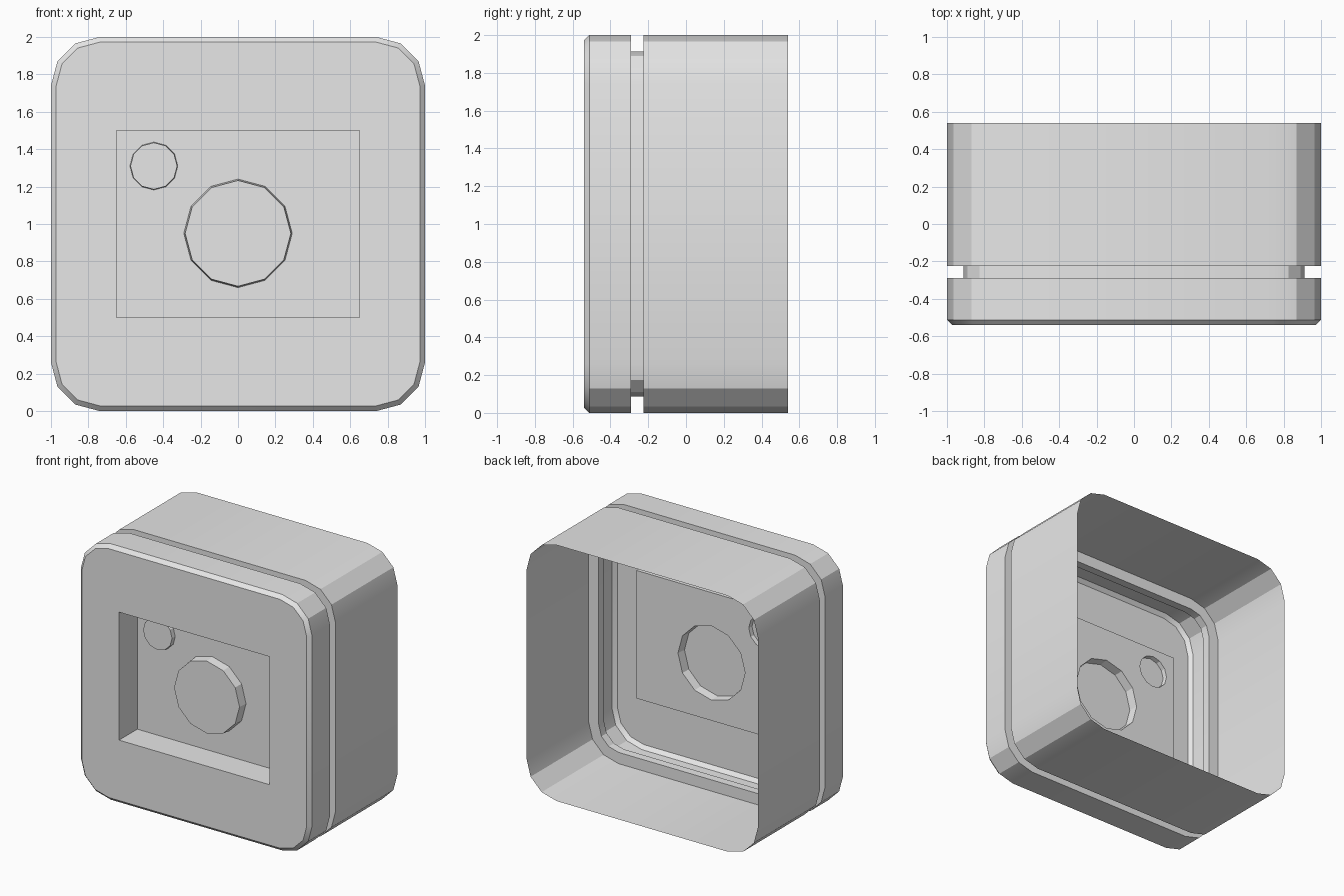
import bpy, bmesh, math
from mathutils import Vector

if "Cube" in bpy.data.objects:
    bpy.data.objects.remove(bpy.data.objects["Cube"])

grey = bpy.data.materials.new("light_grey")
grey.diffuse_color = (0.8, 0.8, 0.8, 1)
grey.use_nodes = True
grey.node_tree.nodes["Principled BSDF"].inputs["Base Color"].default_value = grey.diffuse_color

FRONT, FLOOR, BACK = -0.54, -0.315, 0.54


def rounded(bm, inset, y):
    """Rounded square ring, counter-clockwise from the front, 4 points per corner."""
    r, c = 0.26 - inset, 0.74
    ring = []
    for k, (sx, sz) in enumerate([(-1, -1), (1, -1), (1, 1), (-1, 1)]):
        for s in range(4):
            a = math.radians(180 + 90 * k + 30 * s)
            ring.append(bm.verts.new((sx * c + r * math.cos(a), y,
                                      1 + sz * c + r * math.sin(a))))
    return ring


def rectangle(bm, y):
    return [bm.verts.new((sx * 0.65, y, 1 + sz * 0.5))
            for sx, sz in [(-1, -1), (1, -1), (1, 1), (-1, 1)]]


def circle(bm, x, z, r, y):
    return [bm.verts.new((x + r * math.cos(math.tau * i / 12), y,
                          z + r * math.sin(math.tau * i / 12))) for i in range(12)]


def loft(bm, rings):
    for a, b in zip(rings, rings[1:]):
        n = len(a)
        for i in range(n):
            j = (i + 1) % n
            bm.faces.new((a[i], a[j], b[j], b[i]))


def finish(bm, name):
    me = bpy.data.meshes.new(name)
    bm.to_mesh(me)
    bm.free()
    ob = bpy.data.objects.new(name, me)
    bpy.context.collection.objects.link(ob)
    me.materials.append(grey)
    bpy.ops.object.select_all(action='DESELECT')
    ob.select_set(True)
    bpy.context.view_layer.objects.active = ob
    bpy.ops.object.shade_smooth_by_angle(angle=math.radians(25))


# Open-backed case with a groove and a chamfered front
bm = bmesh.new()
profile = [(0, BACK), (0, -0.225), (0.088, -0.225), (0.088, -0.29),
           (0, -0.29), (0, FRONT + 0.028), (0.028, FRONT)]
rings = [rounded(bm, d, y) for d, y in profile]
loft(bm, rings)
# Front plate around the rectangular opening
outer, hole = rings[-1], rectangle(bm, FRONT)
for k in range(4):
    n = (k + 1) % 4
    bm.faces.new(outer[4 * k:4 * k + 4] + [hole[k]])
    bm.faces.new((outer[4 * k + 3], outer[4 * n], hole[n], hole[k]))
finish(bm, "case")

# Recess walls and floor, with openings behind the hollow dials
dials = [("large_dial", 0, 0.95, 0.29, 0.07), ("small_dial", -0.45, 1.31, 0.128, 0.035)]
bm = bmesh.new()
floor = rectangle(bm, FLOOR)
loops = [floor] + [circle(bm, x, z, r, FLOOR) for _, x, z, r, _ in dials]
edges = [bm.edges.new((l[i], l[(i + 1) % len(l)])) for l in loops for i in range(len(l))]
bmesh.ops.triangle_fill(bm, edges=edges, use_beauty=True, normal=Vector((0, -1, 0)))
for f in bm.faces:
    f.normal_update()
    if f.normal.y > 0:
        f.normal_flip()
bmesh.ops.dissolve_limit(bm, angle_limit=0.01, verts=bm.verts[:], edges=bm.edges[:])
loft(bm, [rectangle(bm, FRONT), floor])
finish(bm, "recessed_panel")

# Twelve-sided dials, open at the back
for name, x, z, r, depth in dials:
    bm = bmesh.new()
    base = circle(bm, x, z, r, FLOOR)
    cap = circle(bm, x, z, r * 0.975, FLOOR - depth)
    loft(bm, [base, cap])
    bm.faces.new(cap)
    finish(bm, name)
